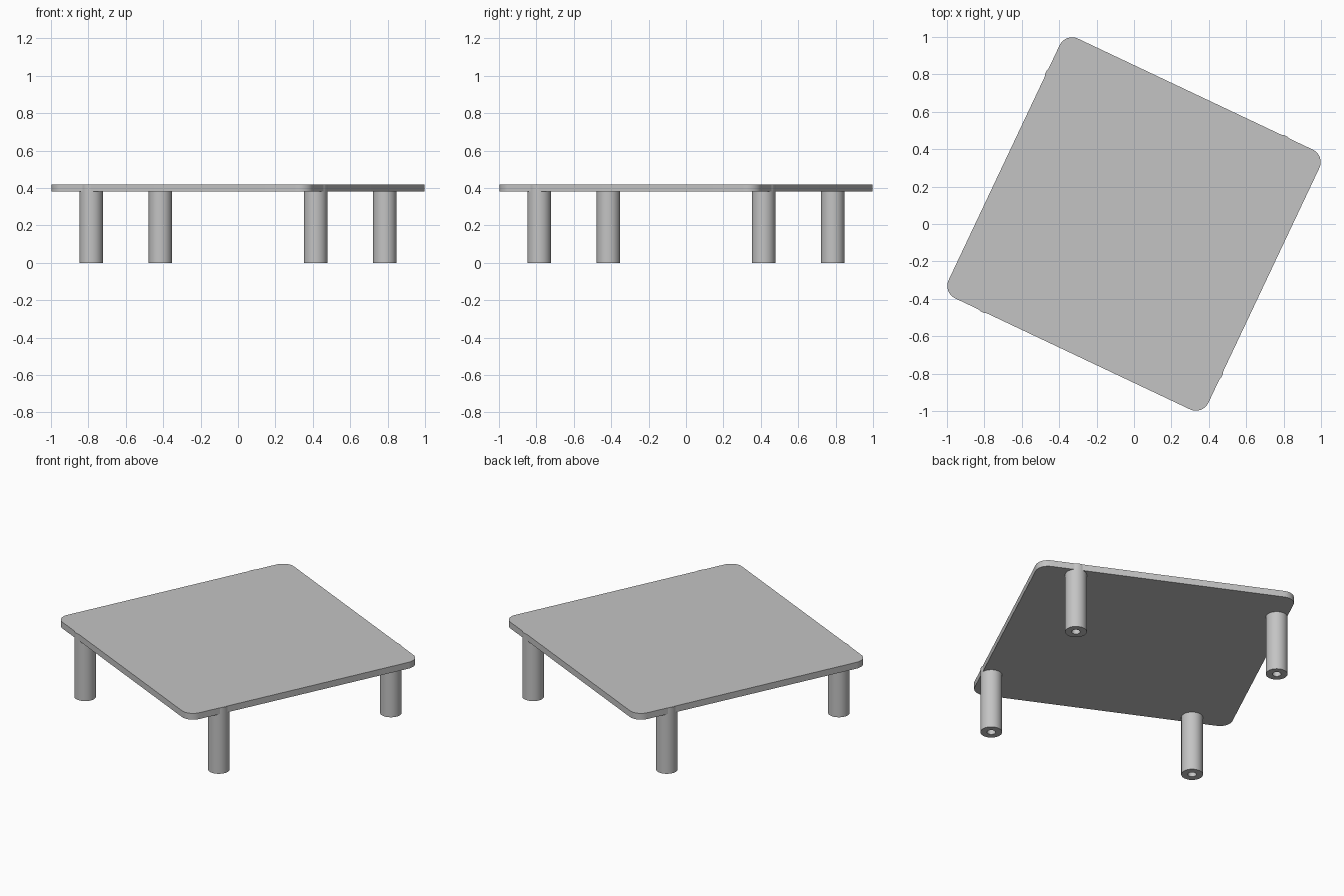
import bpy, bmesh, math

cube = bpy.data.objects.get("Cube")
if cube:
    bpy.data.objects.remove(cube, do_unlink=True)

grey = bpy.data.materials.new("plain grey")
grey.use_nodes = True
color = (0.55, 0.55, 0.55, 1)
grey.diffuse_color = color
grey.node_tree.nodes["Principled BSDF"].inputs["Base Color"].default_value = color

TOP, UNDER = 0.42, 0.38
HALF, CORNER, TURN = 0.768, 0.074, math.radians(-25.3)
LEG_R, HOLE_R, HOLE_TOP = 0.0625, 0.025, 0.2


def finish(name, bm):
    bmesh.ops.recalc_face_normals(bm, faces=bm.faces)
    mesh = bpy.data.meshes.new(name)
    bm.to_mesh(mesh)
    bm.free()
    mesh.materials.append(grey)
    obj = bpy.data.objects.new(name, mesh)
    bpy.context.collection.objects.link(obj)
    bpy.ops.object.select_all(action="DESELECT")
    obj.select_set(True)
    bpy.context.view_layer.objects.active = obj
    bpy.ops.object.shade_smooth_by_angle(angle=math.radians(35))
    return obj


# Table top: rounded square outline, extruded and turned
bm = bmesh.new()
outline = []
steps = 10
for quarter in range(4):
    middle = math.pi / 4 + quarter * math.pi / 2
    reach = (HALF - CORNER) * math.sqrt(2)
    cx, cy = reach * math.cos(middle), reach * math.sin(middle)
    for i in range(steps + 1):
        a = quarter * math.pi / 2 + i / steps * math.pi / 2
        outline.append(bm.verts.new((cx + CORNER * math.cos(a), cy + CORNER * math.sin(a), UNDER)))
face = bm.faces.new(outline)
extruded = bmesh.ops.extrude_face_region(bm, geom=[face], use_keep_orig=True)["geom"]
upper = [v for v in extruded if isinstance(v, bmesh.types.BMVert)]
bmesh.ops.translate(bm, verts=upper, vec=(0, 0, TOP - UNDER))
table_top = finish("table_top", bm)
table_top.rotation_euler.z = TURN


# Legs: round posts with a blind hole underneath, reaching into the top
def make_leg(name, x, y):
    bm = bmesh.new()
    profile = [(HOLE_R, HOLE_TOP), (HOLE_R, 0), (LEG_R, 0), (LEG_R, TOP - 0.0005)]
    count = 48
    angles = [2 * math.pi * i / count for i in range(count)]
    rings = [[bm.verts.new((r * math.cos(a), r * math.sin(a), z)) for a in angles]
             for r, z in profile]
    for low, high in zip(rings, rings[1:]):
        for i in range(count):
            j = (i + 1) % count
            bm.faces.new((low[i], low[j], high[j], high[i]))
    bm.faces.new(rings[0])
    bm.faces.new(rings[-1])
    finish(name, bm).location = (x, y, 0)


x, y = 0.785, 0.415
for side in ("right", "back", "left", "front"):
    make_leg(side + "_corner_leg", x, y)
    x, y = -y, x
